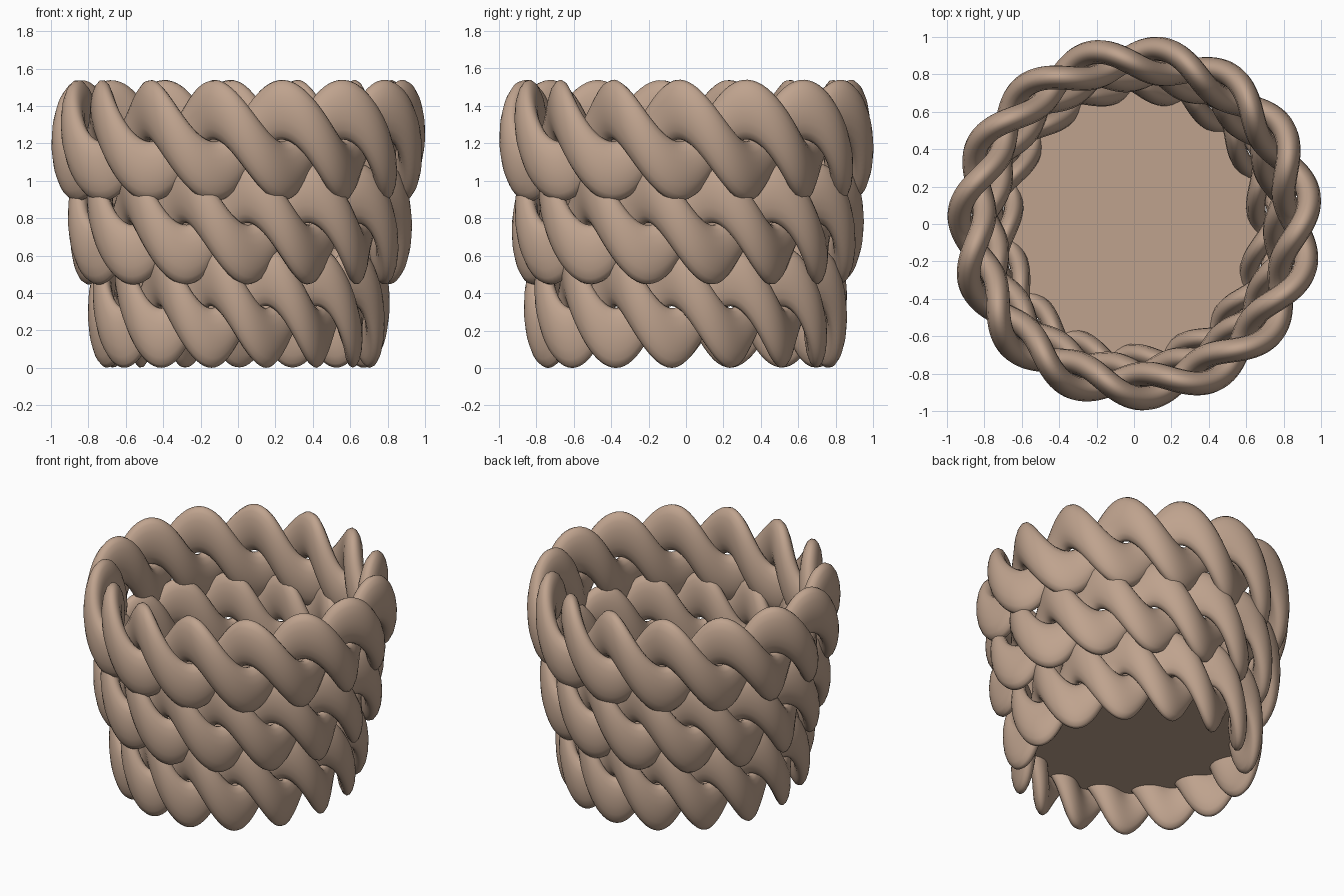
import bpy
from math import sin, cos, pi, radians

if "Cube" in bpy.data.objects:
    bpy.data.objects.remove(bpy.data.objects["Cube"])

clay = bpy.data.materials.new("clay")
clay.diffuse_color = (0.52, 0.365, 0.27, 1)
clay.use_nodes = True
clay.node_tree.nodes["Principled BSDF"].inputs["Base Color"].default_value = clay.diffuse_color

RING_R, COIL_R, STRAND_R, STRETCH = 0.87, 0.066, 0.064, 2.5
POINTS = 600


def twisted_ring(name, z, sx, sy, turn, shift=0.0):
    """Two-strand rope closed on itself (15 half twists), stretched tall."""
    curve = bpy.data.curves.new(name, 'CURVE')
    curve.dimensions = '3D'
    curve.bevel_depth = STRAND_R
    curve.bevel_resolution = 6
    spline = curve.splines.new('POLY')
    spline.points.add(POINTS - 1)
    for i, p in enumerate(spline.points):
        t = 4 * pi * i / POINTS
        phi = 7.5 * (t - radians(turn))
        r = RING_R + COIL_R * cos(phi)
        p.co = (r * cos(t), r * sin(t), -COIL_R * sin(phi), 1)
    spline.use_cyclic_u = True
    spline.use_smooth = True
    ob = bpy.data.objects.new(name, curve)
    bpy.context.collection.objects.link(ob)
    ob.location = (shift, shift, z)
    ob.scale = (sx, sy, STRETCH)
    curve.materials.append(clay)
    # turn the swept rope into a mesh
    bpy.ops.object.select_all(action='DESELECT')
    ob.select_set(True)
    bpy.context.view_layer.objects.active = ob
    bpy.ops.object.convert(target='MESH')
    bpy.ops.object.transform_apply(location=False, rotation=False, scale=True)
    bpy.ops.object.shade_smooth()


# three stacked braided bands, widening upwards, the middle one staggered
twisted_ring("lower_braid", 0.325, 0.81, 0.87, 6.0, 0.004)
twisted_ring("middle_braid", 0.77, 0.925, 0.945, -2.8, 0.006)
twisted_ring("upper_braid", 1.215, 1.004, 1.004, 9.2, 0.006)

# thin basket floor
bpy.ops.mesh.primitive_cylinder_add(vertices=64, radius=1, depth=0.02,
                                    location=(0, 0, 0.3))
floor = bpy.context.object
floor.name = "basket_floor"
floor.scale = (0.69, 0.735, 1)
floor.data.materials.append(clay)
bpy.ops.object.transform_apply(location=False, rotation=False, scale=True)
bpy.ops.object.shade_smooth_by_angle()
